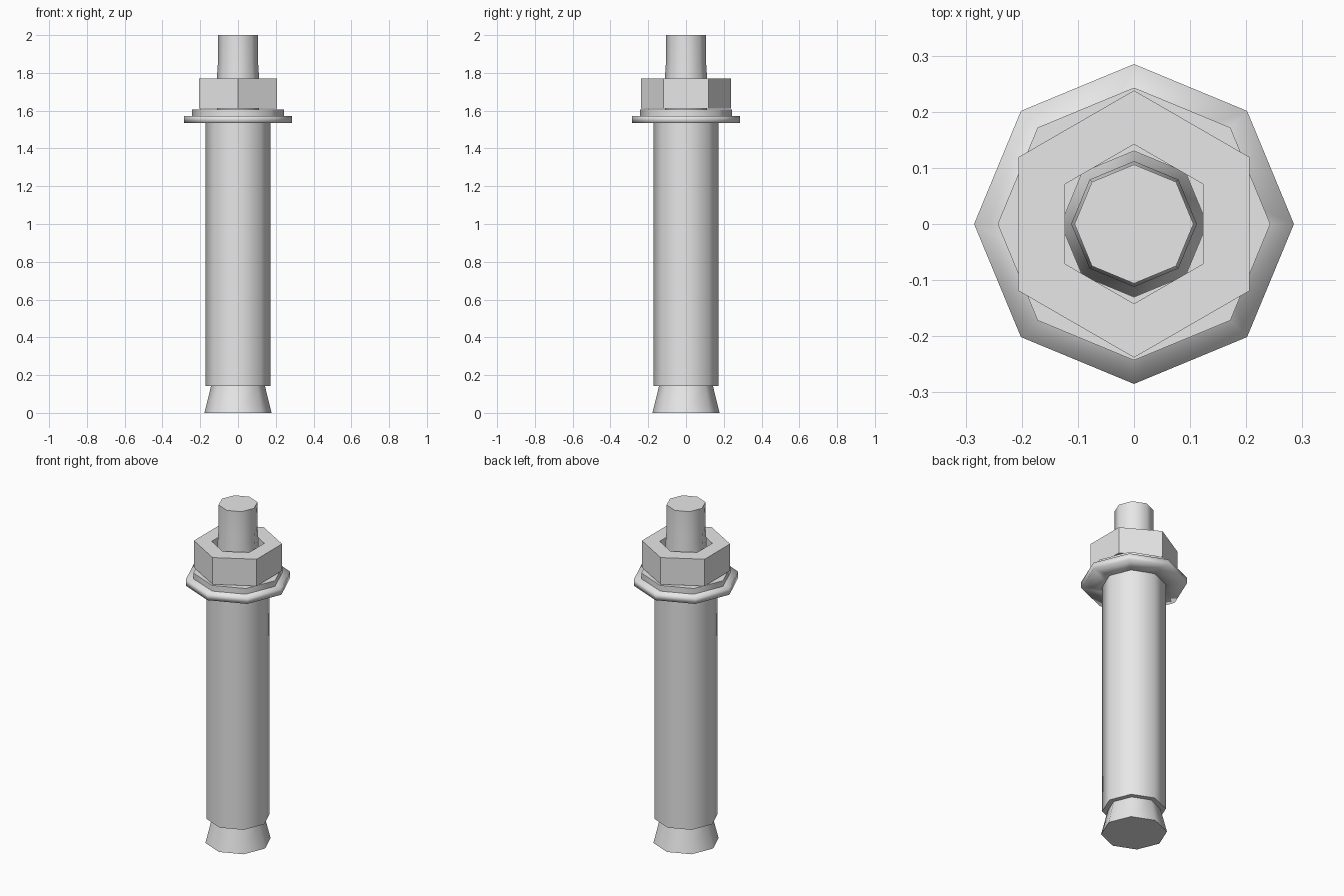
import bpy, bmesh, math

if "Cube" in bpy.data.objects:
    bpy.data.objects.remove(bpy.data.objects["Cube"])

steel = bpy.data.materials.new("steel_grey")
steel.diffuse_color = (0.8, 0.8, 0.8, 1)
steel.use_nodes = True
steel.node_tree.nodes["Principled BSDF"].inputs["Base Color"].default_value = steel.diffuse_color


def lathe(name, profile, sides, phase=0.0, smooth=50, ring=False):
    """Spin an (r, z) profile; ring=True closes the profile, otherwise ends are capped."""
    bm = bmesh.new()
    loops = []
    for r, z in profile:
        loops.append([bm.verts.new((r * math.cos(phase + 2 * math.pi * i / sides),
                                    r * math.sin(phase + 2 * math.pi * i / sides), z))
                      for i in range(sides)])
    n = len(loops)
    for k in range(n if ring else n - 1):
        a, b = loops[k], loops[(k + 1) % n]
        for i in range(sides):
            j = (i + 1) % sides
            bm.faces.new((a[i], a[j], b[j], b[i]))
    if not ring:
        bm.faces.new(loops[0][::-1])
        bm.faces.new(loops[-1])
    bmesh.ops.recalc_face_normals(bm, faces=bm.faces)
    limit = math.radians(smooth)
    for f in bm.faces:
        f.smooth = smooth > 0
    for e in bm.edges:
        e.smooth = e.calc_face_angle(0) <= limit
    me = bpy.data.meshes.new(name)
    bm.to_mesh(me)
    bm.free()
    me.materials.append(steel)
    ob = bpy.data.objects.new(name, me)
    bpy.context.collection.objects.link(ob)
    return ob


def tube(name, ri, ro, z0, z1, sides, phase=0.0, smooth=50):
    return lathe(name, [(ro, z0), (ro, z1), (ri, z1), (ri, z0)], sides, phase, smooth, True)


# Threaded rod with flared expansion cone at the foot
lathe("rod_with_cone", [(0.178, 0), (0.142, 0.145), (0.112, 0.27),
                        (0.112, 1.77), (0.106, 1.86), (0.106, 2.0)], 8)
# Expansion sleeve
tube("sleeve", 0.142, 0.172, 0.142, 1.54, 8)
# Wide flat washer, smooth shaded all round
tube("flat_washer", 0.13, 0.285, 1.535, 1.573, 8, smooth=180)
# Spring washer
tube("spring_washer", 0.13, 0.243, 1.573, 1.607, 8)
# Hexagonal nut with hexagonal bore
tube("nut", 0.142, 0.238, 1.611, 1.77, 6, math.pi / 2, smooth=0)
